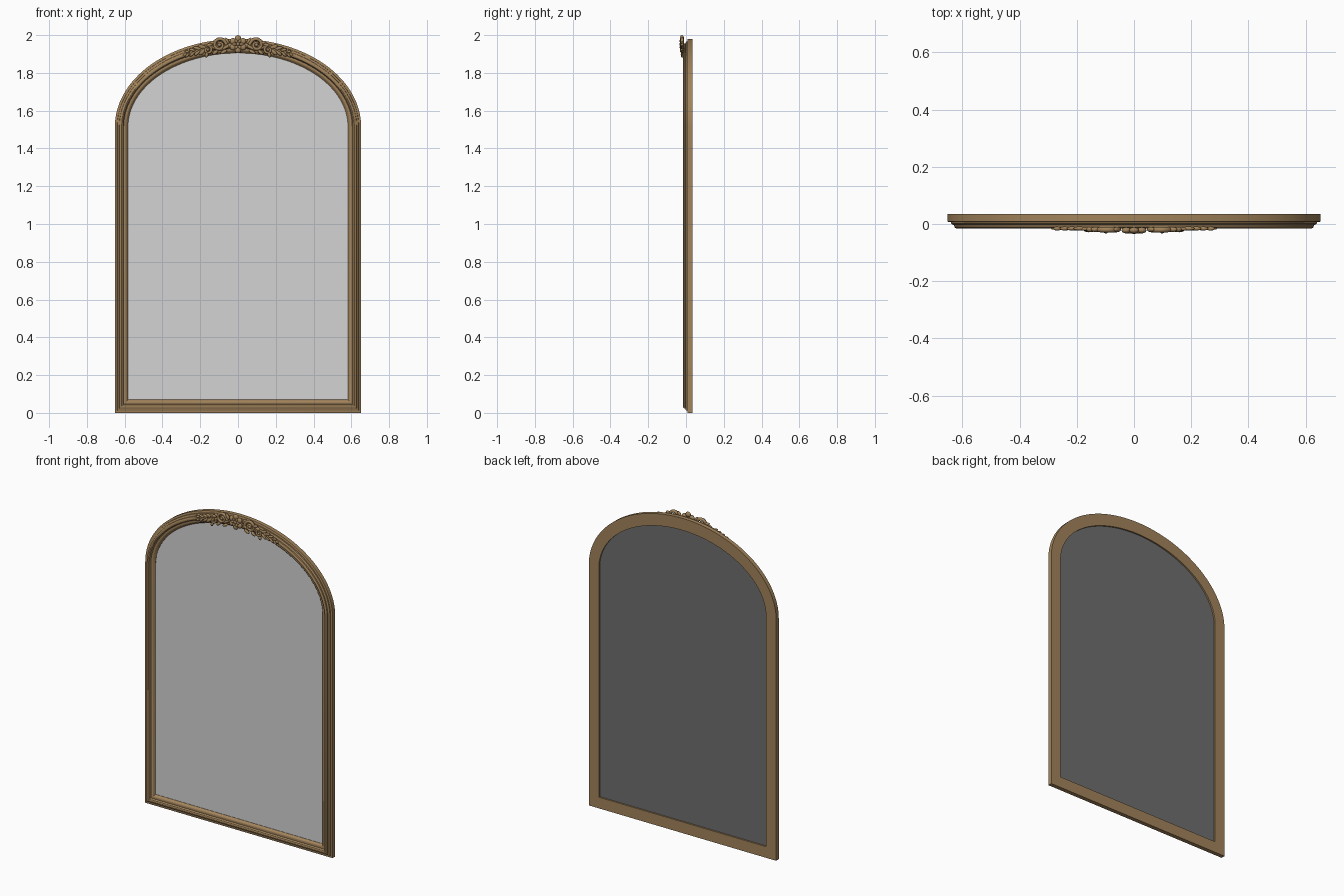
import bpy, bmesh
from math import sin, cos, pi, sqrt, atan2
from mathutils import Matrix, Vector

cube = bpy.data.objects.get("Cube")
if cube:
    bpy.data.objects.remove(cube, do_unlink=True)

HALF_W, SPRING, RISE = 0.652, 1.515, 0.465
ARC_STEPS = 64


def make_material(name, rgb):
    mat = bpy.data.materials.new(name)
    mat.use_nodes = True
    mat.diffuse_color = (*rgb, 1)
    bsdf = next(n for n in mat.node_tree.nodes if n.type == 'BSDF_PRINCIPLED')
    bsdf.inputs["Base Color"].default_value = (*rgb, 1)
    return mat


bronze = make_material("antique bronze", (0.36, 0.228, 0.105))
silver = make_material("mirror silver", (0.655, 0.655, 0.655))
slate = make_material("backing grey", (0.155, 0.155, 0.155))


def finish(name, bm, mat, angle=0.6):
    bmesh.ops.recalc_face_normals(bm, faces=bm.faces)
    mesh = bpy.data.meshes.new(name)
    bm.to_mesh(mesh)
    bm.free()
    mesh.materials.append(mat)
    ob = bpy.data.objects.new(name, mesh)
    bpy.context.collection.objects.link(ob)
    bpy.ops.object.select_all(action='DESELECT')
    ob.select_set(True)
    bpy.context.view_layer.objects.active = ob
    bpy.ops.object.shade_smooth_by_angle(angle=angle)


def arch(inset, y):
    """Arched outline moved inward by inset, at depth y."""
    a, b = HALF_W - inset, RISE - inset * 1.08
    pts = [Vector((-a, y, inset)), Vector((a, y, inset))]
    for i in range(ARC_STEPS + 1):
        t = pi * i / ARC_STEPS
        pts.append(Vector((a * cos(t), y, SPRING + b * sin(t))))
    return pts


# Moulded frame: stepped profile (inset, depth) swept round the arch
profile = [(0, .035), (0, .009), (.003, .007), (.012, .007), (.013, .001),
           (.019, -.003), (.023, -.004), (.024, -.011), (.029, -.015),
           (.036, -.016), (.042, -.013), (.045, -.007), (.047, -.003),
           (.054, -.004), (.059, -.002), (.063, .001), (.067, .010),
           (.070, .012), (.070, .035)]
bm = bmesh.new()
rings = [[bm.verts.new(p) for p in arch(t, y)] for t, y in profile]
for r, ring in enumerate(rings):
    nxt = rings[(r + 1) % len(rings)]
    for i in range(len(ring)):
        j = (i + 1) % len(ring)
        bm.faces.new((ring[i], ring[j], nxt[j], nxt[i]))
finish("moulded_frame", bm, bronze)


# Mirror glass and backing board
def panel(name, y, mat):
    bm = bmesh.new()
    face = bm.faces.new([bm.verts.new(p) for p in arch(.066, y)])
    solid = bmesh.ops.extrude_face_region(bm, geom=[face])
    moved = [v for v in solid["geom"] if isinstance(v, bmesh.types.BMVert)]
    bmesh.ops.translate(bm, verts=moved, vec=(0, .006, 0))
    finish(name, bm, mat)


panel("mirror_glass", .013, silver)
panel("backing_board", .0195, slate)


# Carved crest helpers
def band(x, off=0):
    """Height of the middle of the moulding at x."""
    a, b = HALF_W - .033, RISE - .035
    return SPRING + off + b * sqrt(1 - (x / a) ** 2)


def blob(bm, x, z, y, length, width, depth, angle=0):
    """Flattened bead or leaf lying on the frame, turned by angle."""
    m = (Matrix.Translation((x, y, z)) @ Matrix.Rotation(-angle, 4, 'Y')
         @ Matrix.Diagonal((length, depth, width, 1)))
    bmesh.ops.create_uvsphere(bm, u_segments=14, v_segments=8, radius=1, matrix=m)


def tube(bm, path, sides=8):
    """Tapered round strand through (x, y, z, radius) points."""
    rows = []
    for i, (x, y, z, r) in enumerate(path):
        p, q = path[max(i - 1, 0)], path[min(i + 1, len(path) - 1)]
        d = Vector((q[0] - p[0], 0, q[2] - p[2])).normalized()
        n = Vector((-d.z, 0, d.x))
        rows.append([bm.verts.new(Vector((x, y, z)) + r * (n * cos(k * 2 * pi / sides)
                     + Vector((0, sin(k * 2 * pi / sides), 0)))) for k in range(sides)])
    for a, b in zip(rows, rows[1:]):
        for k in range(sides):
            bm.faces.new((a[k], a[(k + 1) % sides], b[(k + 1) % sides], b[k]))
    bm.faces.new(rows[0])
    bm.faces.new(rows[-1])


def spiral(bm, side, cx, cz, r0, turns, start, spin, thick, y):
    path = []
    steps = int(turns * 20)
    for i in range(steps + 1):
        f = i / steps
        t = start + spin * turns * 2 * pi * f
        r = r0 * (1 - .8 * f)
        path.append((side * (cx + r * cos(t)), y, cz + r * sin(t), thick * (1 - .45 * f)))
    tube(bm, path)
    blob(bm, side * cx, cz, y - .003, thick, thick, thick)


# Central rosette: outer petals, inner petals and a button
bm = bmesh.new()
for i in range(6):
    t = pi / 2 + i * pi / 3
    blob(bm, .031 * cos(t), 1.952 + .031 * sin(t), -.022, .017, .017, .011, t)
    t += pi / 6
    blob(bm, .019 * cos(t), 1.952 + .019 * sin(t), -.026, .012, .008, .008, t)
blob(bm, 0, 1.952, -.025, .011, .011, .010)
finish("crest_rosette", bm, bronze, 1.0)

# Scrolls and trailing leaves on each side
for side, word in ((1, "left"), (-1, "right")):
    bm = bmesh.new()
    spiral(bm, side, .098, 1.948, .036, 1.5, pi, -1, .010, -.020)
    spiral(bm, side, .160, 1.922, .022, 1.3, pi * .6, 1, .008, -.018)
    # Sweeping stem linking the scrolls to the tip
    stem = []
    for i in range(21):
        f = i / 20
        x = .05 + .21 * f
        stem.append((side * x, -.017, band(x, .014 * sin(f * 2.5 * pi + pi)), .009 - .005 * f))
    tube(bm, stem)
    finish(word + "_crest_scroll", bm, bronze, 1.0)

    bm = bmesh.new()
    for i in range(4):
        x = .19 + .026 * i
        size = 1.2 - .14 * i
        slope = atan2(band(x + .01) - band(x), .01)
        for up in (1, -1):
            blob(bm, side * x, band(x, up * .012 * size), -.016, .019 * size,
                 .008 * size, .007, side * (slope + up * .5))
    blob(bm, side * .281, band(.281), -.014, .012, .006, .006, -side * .3)
    # Upper acanthus leaves and lower drops around the scrolls
    for x, off, length, turn in ((.058, .026, .020, 1.0), (.075, -.030, .020, -.5),
                                 (.132, .024, .020, .3), (.150, .016, .018, -.2),
                                 (.120, -.028, .018, -.7), (.166, -.034, .015, -1.3)):
        blob(bm, side * x, band(x, off), -.019, length, .009, .009, side * turn)
    finish(word + "_crest_leaves", bm, bronze, 1.0)
